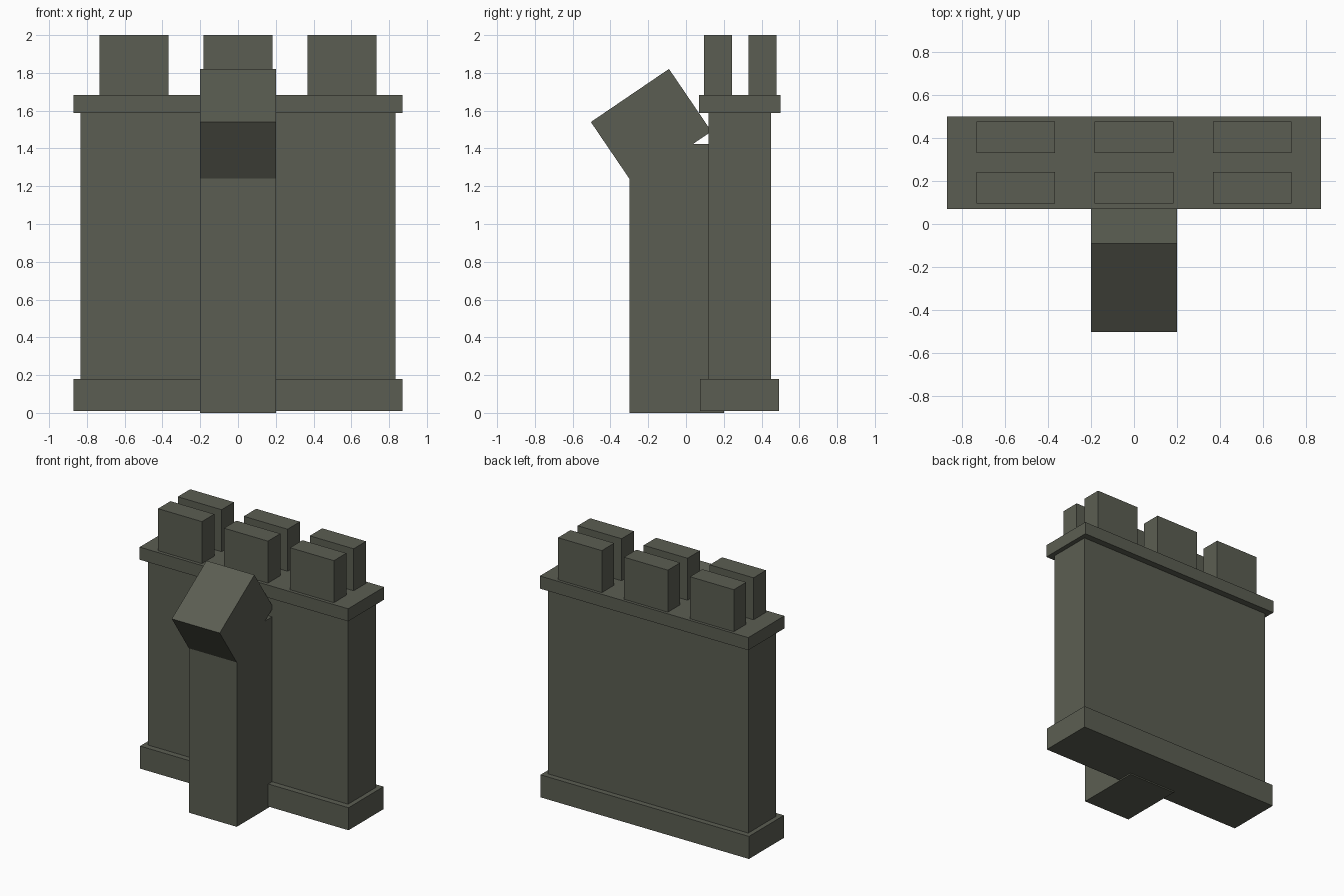
import bpy
import math

if "Cube" in bpy.data.objects:
    bpy.data.objects.remove(bpy.data.objects["Cube"])

stone = bpy.data.materials.new("dark olive stone")
stone.diffuse_color = (0.105, 0.111, 0.085, 1)
stone.use_nodes = True
stone.node_tree.nodes["Principled BSDF"].inputs["Base Color"].default_value = stone.diffuse_color


def box(name, lo, hi, tilt=0.0):
    """Box between two corners, optionally tilted about x at its centre."""
    centre = [(a + b) / 2 for a, b in zip(lo, hi)]
    bpy.ops.mesh.primitive_cube_add(size=1, location=centre)
    ob = bpy.context.object
    ob.name = name
    ob.scale = [b - a for a, b in zip(lo, hi)]
    bpy.ops.object.transform_apply(location=False, rotation=False, scale=True)
    ob.rotation_euler.x = tilt
    ob.data.materials.append(stone)
    return ob


# Wall with plinth and coping
box("wall", (-0.835, 0.12, 0.1), (0.835, 0.45, 1.62))
box("plinth", (-0.87, 0.075, 0.01), (0.87, 0.492, 0.18))
box("coping", (-0.87, 0.07, 1.588), (0.87, 0.5, 1.683))

# Two rows of three merlons
for row, (y0, y1) in (("front", (0.095, 0.243)), ("back", (0.33, 0.478))):
    for i, x in enumerate((-0.551, 0, 0.551)):
        box(f"{row}_merlon_{i + 1}", (x - 0.183, y0, 1.65), (x + 0.183, y1, 2.0))

# Buttress with a tilted block on top
box("buttress", (-0.2, -0.3, 0), (0.2, 0.2, 1.424))
cy, cz = -0.1845, 1.515
box("tilted_block", (-0.2, cy - 0.25, cz - 0.2), (0.2, cy + 0.25, cz + 0.2),
    math.radians(34.2))
